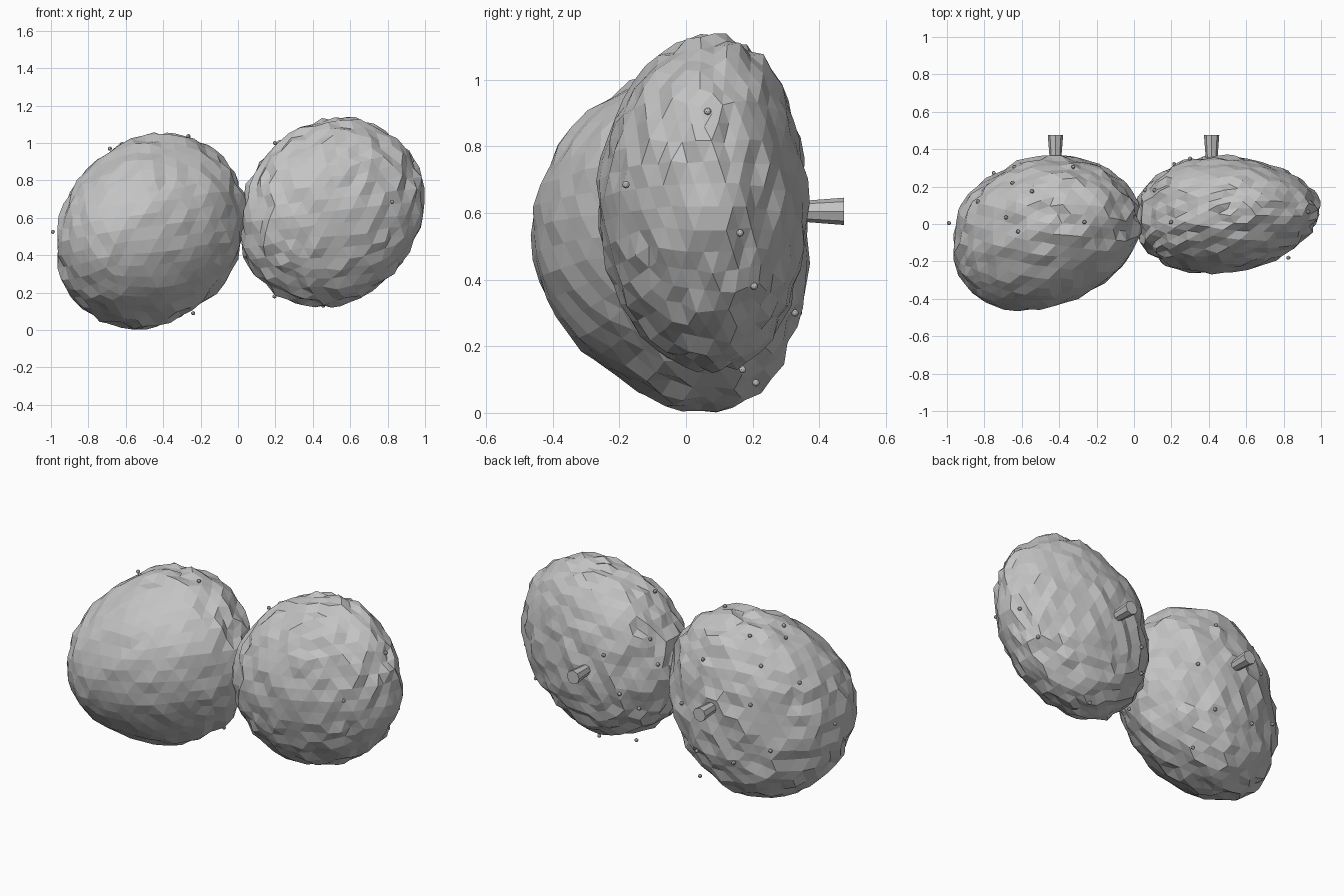
import bpy, bmesh, math, random
from mathutils import Vector, Matrix
from mathutils.bvhtree import BVHTree

if "Cube" in bpy.data.objects:
    bpy.data.objects.remove(bpy.data.objects["Cube"])

random.seed(7)
grey = bpy.data.materials.new("grey")
grey.diffuse_color = (0.55, 0.55, 0.55, 1)
grey.use_nodes = True
grey.node_tree.nodes["Principled BSDF"].inputs["Base Color"].default_value = grey.diffuse_color


def finish(bm, name):
    me = bpy.data.meshes.new(name)
    bm.to_mesh(me)
    bm.free()
    me.materials.append(grey)
    ob = bpy.data.objects.new(name, me)
    bpy.context.collection.objects.link(ob)
    return ob


# Lumpy bodies: sheared, slightly bent, roughened icospheres
def lump(name, centre, shape, taper, lean, bend, calm_front):
    bm = bmesh.new()
    bmesh.ops.create_icosphere(bm, subdivisions=4, radius=1)
    for v in bm.verts:
        u = v.co.normalized()
        amount = 0.034
        if calm_front and u.y < -0.5:
            amount = 0.02
        w = u * (1 + random.uniform(-amount, amount))
        if u.y > 0:
            w.y *= 1 - taper * u.x
        p = shape @ w + Vector(centre)
        p.x -= lean * min(u.y, 0) ** 2
        p.y += bend * u.z ** 2
        v.co = p
    tree = BVHTree.FromBMesh(bm)
    finish(bm, name)
    return tree


left = lump("left_lump", (-0.467, -0.05, 0.53),
            Matrix(((0.503, 0, 0), (0.04, 0.412, 0), (0.07, -0.015, 0.51))),
            0.0, 0.08, 0.10, True)
right = lump("right_lump", (0.498, 0.05, 0.63),
             Matrix(((0.493, 0, 0), (0.025, 0.312, 0), (0.06, 0, 0.497))),
             0.15, 0.05, 0.03, False)


# Short flared stems at the back
def stem(name, x):
    bm = bmesh.new()
    bmesh.ops.create_cone(bm, cap_ends=True, segments=8, radius1=0.027,
                          radius2=0.041, depth=0.18)
    bm.transform(Matrix.Translation((x, 0.385, 0.605)) @ Matrix.Rotation(-math.pi / 2, 4, 'X'))
    finish(bm, name)


stem("left_stem", -0.42)
stem("right_stem", 0.415)


# Tiny beads: known positions, plus others dropped onto the surface
beads = [(-0.99, 0.005, 0.525), (0.825, -0.18, 0.685), (0.93, 0.065, 0.905),
         (0.197, 0.01, 1.0), (-0.685, 0.035, 0.97), (-0.62, -0.04, 0.995),
         (0.455, 0.17, 0.13), (0.195, 0.19, 0.18), (-0.24, 0.21, 0.09),
         (-0.095, 0.02, 0.28)]
from_top = [(-0.905, 0.16), (-0.835, 0.12), (-0.65, 0.22), (-0.64, 0.305),
            (-0.545, 0.175), (-0.325, 0.305), (-0.265, 0.01),
            (0.06, 0.18), (0.11, 0.18)]
from_back = [(-0.19, 0.55), (-0.55, 0.3), (-0.75, 0.4), (-0.3, 0.3),
             (0.215, 0.5), (0.145, 0.4), (0.945, 0.54), (0.85, 0.38), (0.3, 0.72)]


def drop(x, start, direction):
    hit = (left if x < 0.02 else right).ray_cast(Vector(start), Vector(direction))[0]
    if hit:
        beads.append(tuple(hit - Vector(direction) * 0.008))


for x, y in from_top:
    drop(x, (x, y, 3), (0, 0, -1))
for x, z in from_back:
    drop(x, (x, 3, z), (0, -1, 0))

bm = bmesh.new()
for p in beads:
    bmesh.ops.create_icosphere(bm, subdivisions=2, radius=0.011,
                               matrix=Matrix.Translation(p))
finish(bm, "beads")
